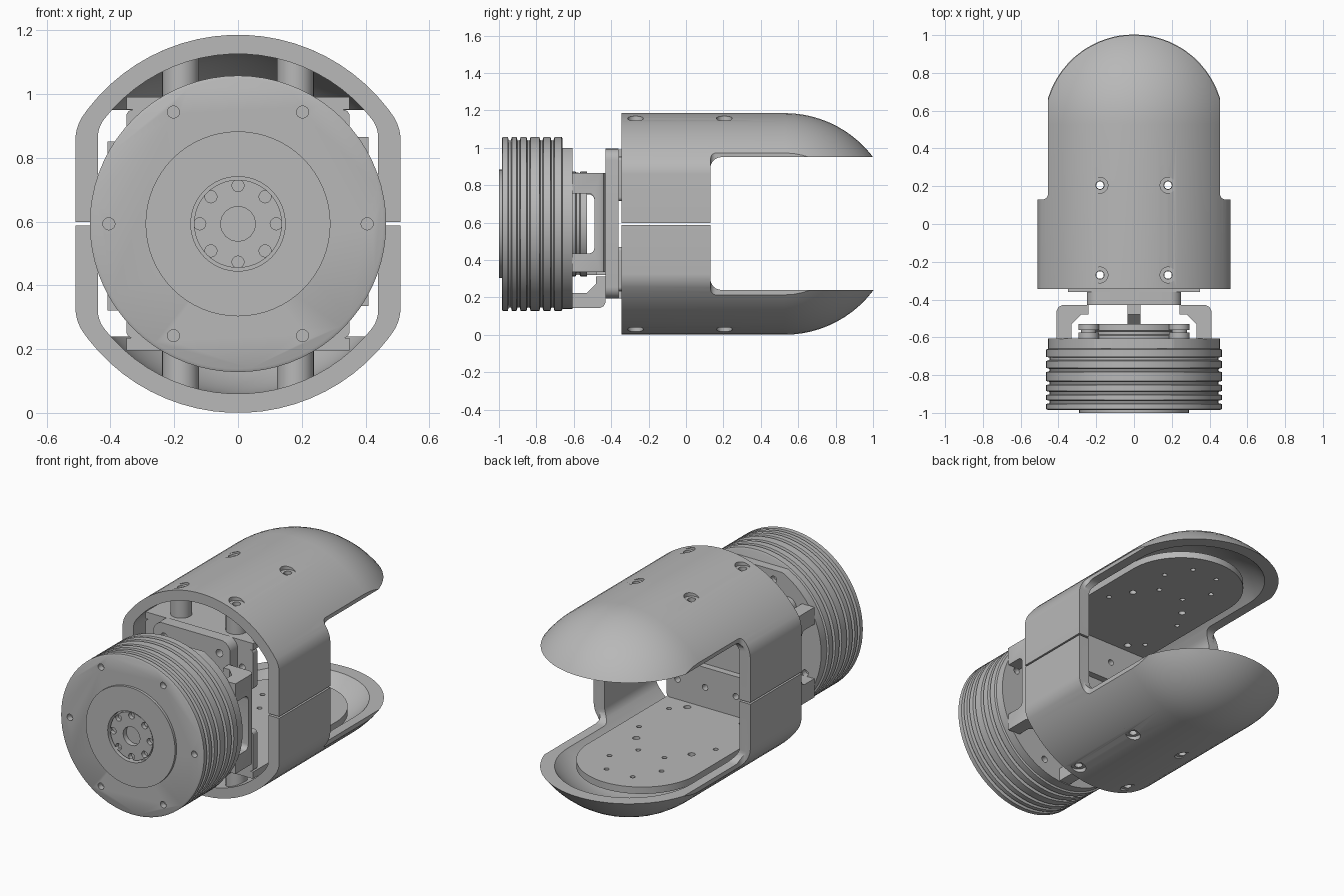
import bpy, bmesh
from math import sin, cos, pi, sqrt, atan2, radians
from mathutils import Matrix, Vector

old = bpy.data.objects.get("Cube")
if old:
    bpy.data.objects.remove(old, do_unlink=True)

CZ = 0.593      # height of the main axis
SPHERE_Y = 0.527  # centre of the rounded end

grey = bpy.data.materials.new("satin grey")
grey.use_nodes = True
grey.diffuse_color = (0.48, 0.48, 0.48, 1)
grey.node_tree.nodes["Principled BSDF"].inputs["Base Color"].default_value = grey.diffuse_color


def loft(name, rings, ring_closed=False):
    """Skin a list of equal rings; cap the ends or join last to first."""
    bm = bmesh.new()
    vs = [[bm.verts.new(p) for p in ring] for ring in rings]
    n = len(vs[0])
    pairs = list(zip(vs, vs[1:])) + ([(vs[-1], vs[0])] if ring_closed else [])
    for a, b in pairs:
        for i in range(n):
            j = (i + 1) % n
            bm.faces.new((a[i], a[j], b[j], b[i]))
    if not ring_closed:
        bm.faces.new(vs[0])
        bm.faces.new(vs[-1])
    bmesh.ops.recalc_face_normals(bm, faces=bm.faces)
    me = bpy.data.meshes.new(name)
    bm.to_mesh(me)
    bm.free()
    me.materials.append(grey)
    ob = bpy.data.objects.new(name, me)
    bpy.context.collection.objects.link(ob)
    return ob


def place(axis, a, b, h):
    return {"x": (h, a, b), "y": (a, h, b), "z": (a, b, h)}[axis]


def lathe(name, profile, axis="y", at=(0, CZ), seg=64, tube=False):
    """Spin (height, radius) pairs round an axis through the point at."""
    return loft(name, [[place(axis, at[0] + r * cos(2 * pi * i / seg),
                              at[1] + r * sin(2 * pi * i / seg), h)
                        for i in range(seg)] for h, r in profile], tube)


def prism(name, outline, axis, lo, hi):
    return loft(name, [[place(axis, a, b, h) for a, b in outline] for h in (lo, hi)])


def rrect(a0, a1, b0, b1, r, n=6):
    pts = []
    for k, (a, b) in enumerate([(a1 - r, b1 - r), (a0 + r, b1 - r), (a0 + r, b0 + r), (a1 - r, b0 + r)]):
        for i in range(n + 1):
            t = pi / 2 * (k + i / n)
            pts.append((a + r * cos(t), b + r * sin(t)))
    return pts


def cut(ob, *cutters):
    for c in cutters:
        m = ob.modifiers.new("cut", "BOOLEAN")
        m.operation, m.solver, m.object = "DIFFERENCE", "EXACT", c
        bpy.context.view_layer.objects.active = ob
        bpy.ops.object.modifier_apply(modifier=m.name)
        bpy.data.objects.remove(c, do_unlink=True)


def drill(ob, axis, points, r, lo, hi):
    cut(ob, *[lathe("drill", [(lo, r), (hi, r)], axis, p, 16) for p in points])


def turned(ob, angle):
    """Turn a part about the main axis."""
    c = Vector((0, 0, CZ))
    ob.data.transform(Matrix.Translation(c) @ Matrix.Rotation(angle, 4, "Y") @ Matrix.Translation(-c))
    return ob


def section(y, R, flat, r, n=18):
    """Circle with flattened sides and rounded corners."""
    quarter = []
    zc = sqrt((R - r) ** 2 - (flat - r) ** 2) if R > flat else 0
    for i in range(n):
        t = pi / 2 * (i + 0.5) / n
        if zc and t < atan2(zc, flat - r):
            quarter.append((flat - r + r * cos(t), zc + r * sin(t)))
        else:
            quarter.append((R * cos(t), R * sin(t)))
    back = quarter[::-1]
    pts = quarter + [(-x, z) for x, z in back] + [(-x, -z) for x, z in quarter] + [(x, -z) for x, z in back]
    return [(x, y, CZ + z) for x, z in pts]


def capsule(name, y0, R, flat, r):
    rings = [section(y0, R, flat, r)]
    for i in range(20):
        t = radians(89.5) * i / 19
        rings.append(section(SPHERE_Y + R * sin(t), R * cos(t), flat, r))
    return loft(name, rings)


# Shell: two halves open at the rear sides, split at mid height
POSTS = [(x, y) for x in (-0.18, 0.18) for y in (-0.27, 0.205)]
shell = capsule("shell_halves", -0.345, 0.593, 0.51, 0.138)
cut(shell, capsule("hollow", -0.5, 0.533, 0.44, 0.1),
    prism("window", rrect(0.13, 1.4, 0.24, 0.95, 0.06), "x", -1, 1),
    prism("trim_l", rrect(0.455, 0.8, 0.13, 1.4, 0.03), "z", -0.2, 1.4),
    prism("trim_r", rrect(-0.8, -0.455, 0.13, 1.4, 0.03), "z", -0.2, 1.4),
    prism("split", rrect(-1, 1, -1, 1, 0.01), "z", 0.588, 0.598))
for p in POSTS:
    cut(shell, lathe("bore", [(-0.1, 0.042), (0.04, 0.042), (0.04, 0.022), (1.146, 0.022),
                              (1.146, 0.042), (1.3, 0.042)], "z", p, 24))

# Inner plates with end flanges and posts, mirrored top and bottom
for label, up in (("lower", False), ("upper", True)):
    def zs(lo, hi):
        return (2 * CZ - hi, 2 * CZ - lo) if up else (lo, hi)
    W, YC = 0.35, 0.41
    outline = [(-W, -0.36), (W, -0.36)] + [(W * cos(pi * i / 32), YC + W * sin(pi * i / 32)) for i in range(33)]
    plate = prism(label + "_plate", outline, "z", *zs(0.195, 0.235))
    drill(plate, "z", POSTS, 0.02, 0, 1.2)
    small = [(0.17 * cos(pi * k / 3), 0.47 + 0.17 * sin(pi * k / 3)) for k in range(6)]
    small += [(x, y) for x in (-0.25, 0.25) for y in (-0.2, 0.08)]
    drill(plate, "z", small, 0.014, 0, 1.2)
    lo, hi = zs(0.235, 0.47)
    flange = prism(label + "_flange", rrect(-W, W, lo, hi, 0.02), "y", -0.36, -0.32)
    drill(flange, "y", [(x, (lo + hi) / 2) for x in (-0.28, -0.1, 0.1, 0.28)], 0.018, -0.5, -0.2)
    for p in POSTS:
        lo, hi = zs(0.05, 0.195)
        lathe(label + "_post", [(lo, 0.022), (lo, 0.058), (hi, 0.058), (hi, 0.022)], "z", p, 32, True)

# Mounting block behind the joint
block = prism("mounting_block", rrect(-0.25, 0.25, 0.195, 0.995, 0.06), "y", -0.43, -0.36)
drill(block, "y", [(x, z) for x in (-0.18, 0.18) for z in (0.27, 0.916)], 0.022, -0.6, -0.2)

# Ribbed drum
R = 0.465
profile = [(-0.985, R - 0.01), (-0.98, R)]
for g in (-0.942, -0.895, -0.842, -0.773, -0.714):
    profile += [(g - 0.011, R), (g - 0.006, R - 0.018), (g + 0.006, R - 0.018), (g + 0.011, R)]
profile += [(-0.665, R), (-0.66, R - 0.01)]
drum = lathe("ribbed_drum", profile, seg=72)
cut(drum, lathe("hub_recess", [(-1.1, 0.148), (-0.96, 0.148)]))
drill(drum, "y", [(0.405 * cos(pi * k / 3), CZ + 0.405 * sin(pi * k / 3)) for k in range(6)], 0.019, -1.1, -0.95)

# Front cover ring and output hub
lathe("front_ring", [(-1.0, 0.148), (-1.0, 0.29), (-0.98, 0.29), (-0.98, 0.148)], tube=True)
hub = lathe("output_hub", [(-0.99, 0.138), (-0.95, 0.138)])
drill(hub, "y", [(0.12 * cos(pi * k / 4), CZ + 0.12 * sin(pi * k / 4)) for k in range(8)], 0.019, -1.1, -0.965)
drill(hub, "y", [(0, CZ)], 0.055, -1.1, -0.96)

# Back plate with a flat top, and the raised bearing ring
back = lathe("back_plate", [(-0.67, 0.455), (-0.607, 0.455)])
cut(back, prism("flat_top", rrect(-1, 1, 1.0, 1.5, 0.01), "y", -0.8, -0.5))
drill(back, "y", [(0.38 * cos(pi * (k + 0.5) / 4), CZ + 0.38 * sin(pi * (k + 0.5) / 4)) for k in range(8)],
      0.02, -0.64, -0.5)
lathe("bearing_ring", [(-0.62, 0.2), (-0.62, 0.28), (-0.59, 0.28), (-0.585, 0.265), (-0.57, 0.265),
                       (-0.565, 0.28), (-0.53, 0.28), (-0.53, 0.2)], tube=True)
for x in (-0.24, 0.24):
    lathe("ring_bolt", [(-0.61, 0.055), (-0.575, 0.055), (-0.575, 0.04), (-0.56, 0.04),
                        (-0.56, 0.055), (-0.53, 0.055)], "y", (x, CZ + 0.22), 24)

# Brackets that carry the block: two wide side ones and a narrow one below
arm = [(0.41, -0.61), (0.41, -0.46), (0.40, -0.44), (0.38, -0.43), (0.24, -0.43),
       (0.24, -0.48), (0.28, -0.48), (0.33, -0.53), (0.33, -0.61)]
for label, angle in (("left", 0), ("right", pi)):
    b = prism(label + "_bracket", arm, "z", 0.335, 0.865)
    cut(b, prism("opening", rrect(-0.7, -0.49, 0.435, 0.755, 0.03), "x", 0.1, 0.6))
    turned(b, angle)
turned(prism("lower_bracket", [(a + 0.04, b) for a, b in arm], "z", CZ - 0.035, CZ + 0.035), pi / 2)

# Smooth curved faces, keep edges crisp
for ob in bpy.context.collection.objects:
    if ob.type == "MESH":
        bpy.ops.object.select_all(action="DESELECT")
        ob.select_set(True)
        bpy.context.view_layer.objects.active = ob
        bpy.ops.object.shade_smooth_by_angle(angle=radians(30))
